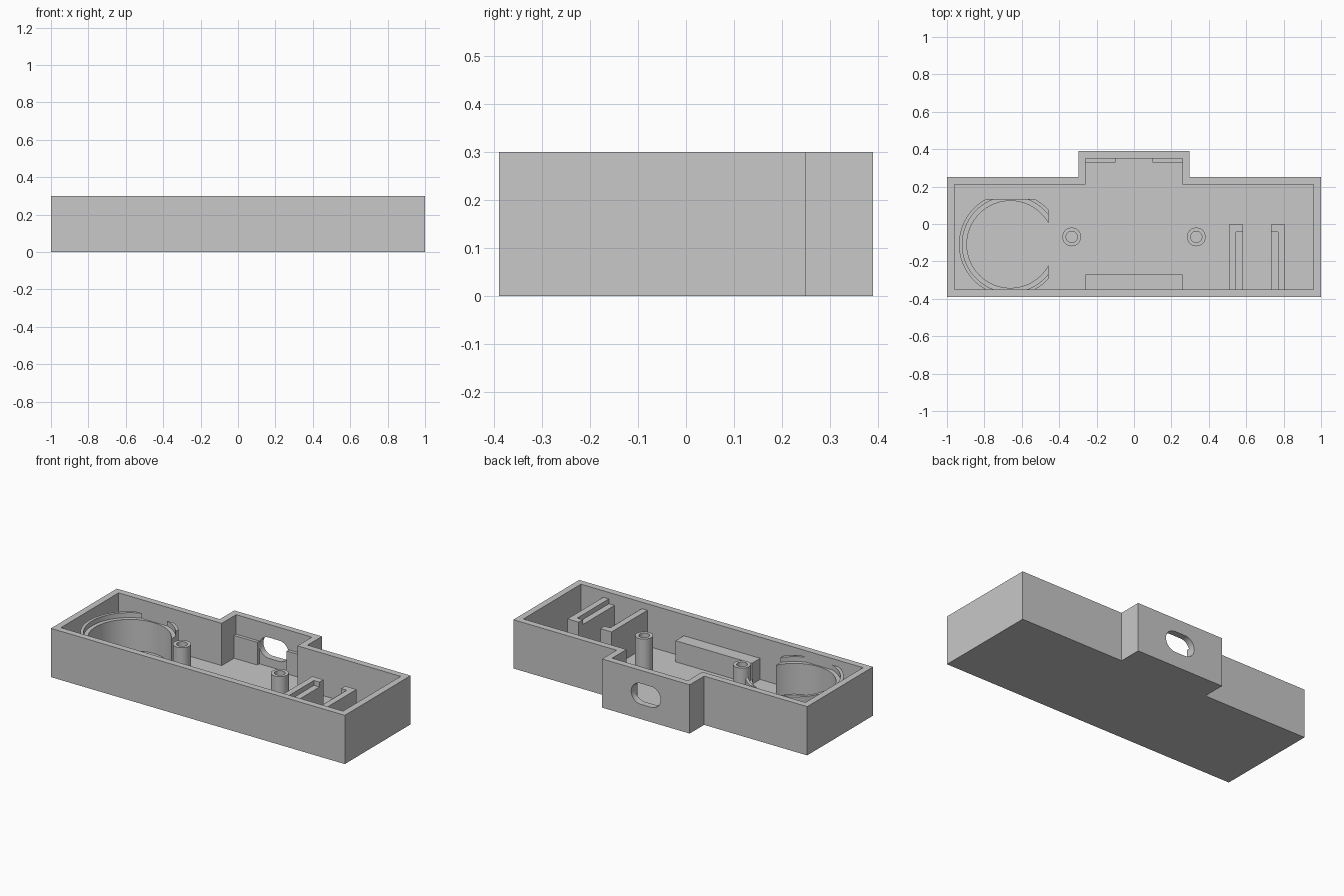
import bpy
import bmesh
from math import pi, sin, cos, radians

if "Cube" in bpy.data.objects:
    bpy.data.objects.remove(bpy.data.objects["Cube"], do_unlink=True)

H, FLOOR, WALL = 0.30, 0.04, 0.04
BASE = FLOOR - 0.01          # parts sink slightly into the floor
POST_TOP, LEDGE = 0.26, 0.23

grey = bpy.data.materials.new("plain_grey")
grey.use_nodes = True
colour = (0.58, 0.58, 0.58, 1)
grey.diffuse_color = colour
grey.node_tree.nodes["Principled BSDF"].inputs["Base Color"].default_value = colour


def prism(name, outline, z0, z1):
    """Extrude a closed xy outline from z0 to z1."""
    bm = bmesh.new()
    face = bm.faces.new([bm.verts.new((x, y, z0)) for x, y in outline])
    geom = bmesh.ops.extrude_face_region(bm, geom=[face])["geom"]
    top = [g for g in geom if isinstance(g, bmesh.types.BMVert)]
    bmesh.ops.translate(bm, verts=top, vec=(0, 0, z1 - z0))
    bmesh.ops.recalc_face_normals(bm, faces=bm.faces)
    mesh = bpy.data.meshes.new(name)
    bm.to_mesh(mesh)
    bm.free()
    mesh.materials.append(grey)
    obj = bpy.data.objects.new(name, mesh)
    bpy.context.collection.objects.link(obj)
    return obj


def box(name, x0, x1, y0, y1, z0, z1):
    return prism(name, [(x0, y0), (x1, y0), (x1, y1), (x0, y1)], z0, z1)


def cylinder(name, cx, cy, r, z0, z1, n=64):
    pts = [(cx + r * cos(2 * pi * i / n), cy + r * sin(2 * pi * i / n)) for i in range(n)]
    return prism(name, pts, z0, z1)


def select(obj):
    bpy.ops.object.select_all(action="DESELECT")
    obj.select_set(True)
    bpy.context.view_layer.objects.active = obj


def combine(obj, other, operation="DIFFERENCE"):
    """Apply a boolean with a helper solid, then remove the helper."""
    mod = obj.modifiers.new("cut", "BOOLEAN")
    mod.operation, mod.object, mod.solver = operation, other, "EXACT"
    select(obj)
    bpy.ops.object.modifier_apply(modifier=mod.name)
    bpy.data.objects.remove(other, do_unlink=True)


def smooth(obj):
    select(obj)
    bpy.ops.object.shade_smooth_by_angle(angle=radians(30))


def tray_outline(inset):
    x, bump = 1 - inset, 0.298 - inset
    front, back, bump_back = -0.39 + inset, 0.25 - inset, 0.39 - inset
    return [(-x, front), (x, front), (x, back), (bump, back),
            (bump, bump_back), (-bump, bump_back), (-bump, back), (-x, back)]


# Open tray with a bumped-out rear wall
tray = prism("tray", tray_outline(0), 0, H)
combine(tray, prism("tray_cavity", tray_outline(WALL), FLOOR, H + 0.1))

# Rounded port through the rear wall
r, half, steps = 0.064, 0.036, 24
slot = [(half + r * sin(pi * i / steps), r * cos(pi * i / steps)) for i in range(steps + 1)]
slot += [(-x, -y) for x, y in slot]
port = prism("port_cutter", slot, -0.1, 0.1)
port.rotation_euler = (pi / 2, 0, 0)
port.location = (0, 0.39, 0.155)
bpy.context.view_layer.update()
combine(tray, port)
smooth(tray)

# Round holder: clipped ring with a raised lip and an open side
cx, cy = -0.661, -0.109
holder = cylinder("round_holder", cx, cy, 0.275, BASE, POST_TOP, 96)
combine(holder, box("clip", -0.98, -0.457, -0.36, 0.133, 0, H), "INTERSECT")
combine(holder, cylinder("bore", cx, cy, 0.2325, 0, H, 96))
combine(holder, cylinder("step", cx, cy, 0.257, LEDGE, H, 96))
smooth(holder)

# Hollow screw posts, port tabs and stepped brackets, in mirrored pairs
for side, s in (("right", -1), ("left", 1)):
    post = cylinder(side + "_screw_post", s * 0.333, -0.069, 0.05, BASE, POST_TOP, 48)
    combine(post, cylinder("screw_hole", s * 0.333, -0.069, 0.03, FLOOR, H, 48))
    smooth(post)

    box(side + "_port_tab", *sorted((s * 0.10, s * 0.27)), 0.33, 0.36, BASE, 0.18)

    mid = 0.658
    outer, edge, inner = (mid + s * d for d in (0.15, 0.112, 0.074))
    bracket = box(side + "_bracket", *sorted((outer, inner)), -0.36, -0.002, BASE, POST_TOP)
    notch = sorted((edge, inner + (inner - edge)))
    combine(bracket, box("notch", *notch, -0.5, -0.042, LEDGE, H))

# Support block against the front wall
box("front_block", -0.26, 0.26, -0.36, -0.27, BASE, 0.17)
